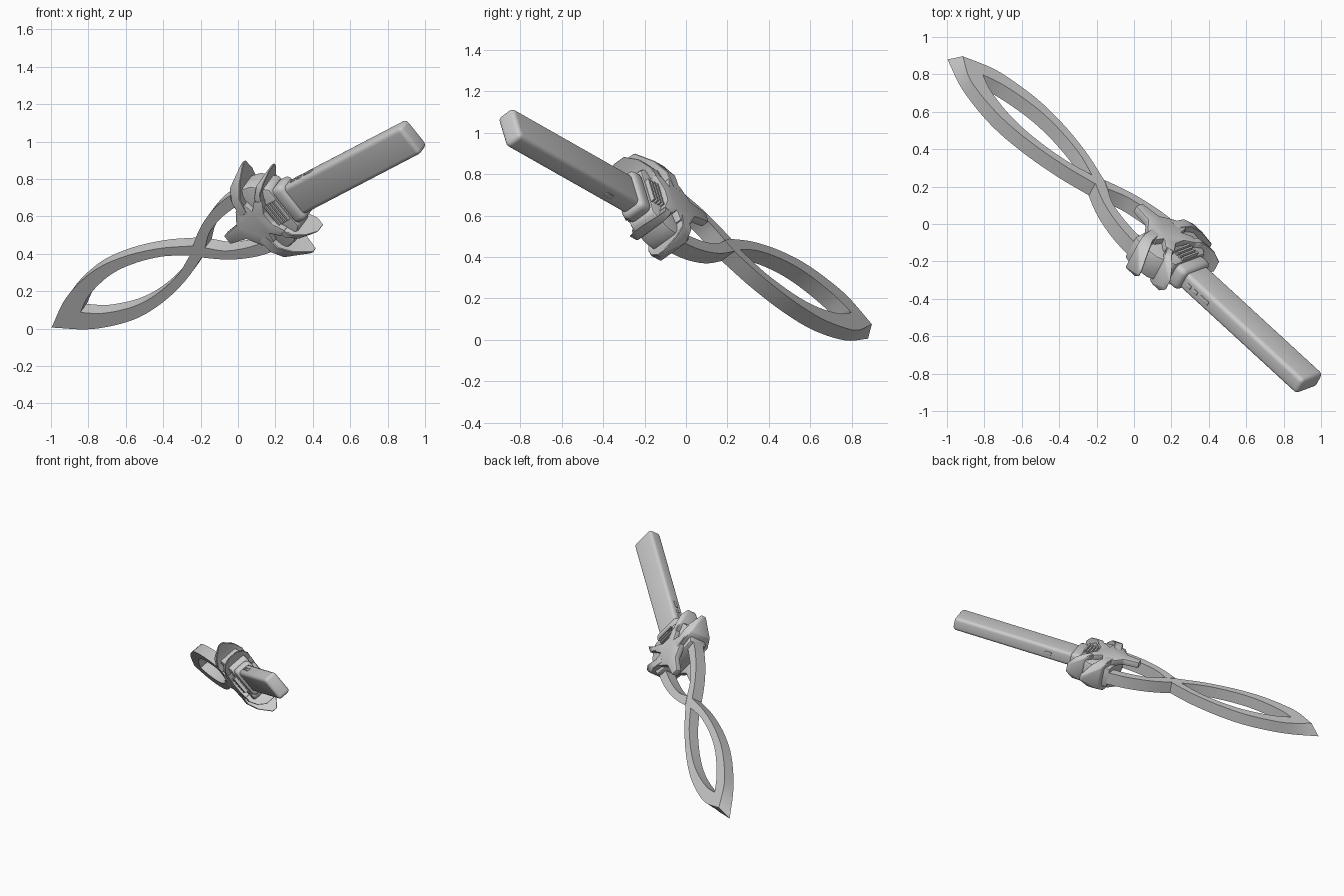
import bpy, bmesh
from mathutils import Vector, Matrix

if "Cube" in bpy.data.objects:
    bpy.data.objects.remove(bpy.data.objects["Cube"], do_unlink=True)

# Tilted frame of the sword: local x along the handle, y across, z through the blade
along = Vector((1.9, -1.747, 0.99)).normalized()
across = Vector((0.615, 0.222, -0.757))
across = (across - along * across.dot(along)).normalized()
through = along.cross(across)
FRAME = Matrix((along, across, through)).transposed().to_4x4()
FRAME.translation = Vector((-0.2, 0.193, 0.435))

grey = bpy.data.materials.new("plain grey")
grey.use_nodes = True
grey.diffuse_color = (0.6, 0.6, 0.6, 1)
grey.node_tree.nodes["Principled BSDF"].inputs["Base Color"].default_value = (0.6, 0.6, 0.6, 1)


def finish(name, bm, bevel=0, segments=2):
    bmesh.ops.recalc_face_normals(bm, faces=bm.faces)
    if bevel:
        sharp = [e for e in bm.edges if e.calc_face_angle(0) > 0.6]
        bmesh.ops.bevel(bm, geom=sharp, offset=bevel, segments=segments,
                        profile=0.5, affect='EDGES', clamp_overlap=True)
    bm.transform(FRAME)
    mesh = bpy.data.meshes.new(name)
    bm.to_mesh(mesh)
    bm.free()
    mesh.materials.append(grey)
    obj = bpy.data.objects.new(name, mesh)
    bpy.context.collection.objects.link(obj)
    bpy.ops.object.select_all(action='DESELECT')
    obj.select_set(True)
    bpy.context.view_layer.objects.active = obj
    bpy.ops.object.shade_smooth_by_angle(angle=0.6)
    return obj


def loft(bm, rings):
    loops = [[bm.verts.new(p) for p in ring] for ring in rings]
    n = len(loops[0])
    for a, b in zip(loops, loops[1:]):
        for i in range(n):
            j = (i + 1) % n
            bm.faces.new((a[i], a[j], b[j], b[i]))
    bm.faces.new(loops[0])
    bm.faces.new(loops[-1][::-1])


def prism(name, half, low, high, bevel=0):
    """Plate whose outline is mirrored across the long axis."""
    outline = half + [(x, -y) for x, y in reversed(half)]
    bm = bmesh.new()
    loft(bm, [[(x, y, z) for x, y in outline] for z in (low, high)])
    return finish(name, bm, bevel)


def box(name, centre, size, bevel=0, segments=2):
    bm = bmesh.new()
    bmesh.ops.create_cube(bm, size=1)
    bm.transform(Matrix.Translation(centre) @ Matrix.Diagonal((*size, 1)))
    return finish(name, bm, bevel, segments)


def spline(points, steps=5):
    p = [Vector(q) for q in points]
    p = [2 * p[0] - p[1]] + p + [2 * p[-1] - p[-2]]
    out = []
    for a, b, c, d in zip(p, p[1:], p[2:], p[3:]):
        for k in range(steps):
            t = k / steps
            out.append(0.5 * (2 * b + (c - a) * t + (2 * a - 5 * b + 4 * c - d) * t * t
                              + (3 * b - a - 3 * c + d) * t ** 3))
    return out + [p[-2]]


def twin_strands(name, outer, inner, thick):
    """Two mirrored curved bars around an open middle."""
    bm = bmesh.new()
    for side in (1, -1):
        rings = []
        for o, i in zip(spline(outer), spline(inner)):
            slant = 0.07 * max(0, 1 - (o.x + 1.135) / 0.25)
            rings.append([(o.x, side * o.y, -thick), (i.x, side * i.y, -thick),
                          (i.x, side * i.y, thick), (o.x + slant, side * o.y, thick)])
        loft(bm, rings)
    return finish(name, bm)


# Blade: long open leaf, crossing, and the smaller loop behind it
twin_strands("blade_leaf",
             [(-1.135, 0), (-0.92, 0.112), (-0.66, 0.172), (-0.43, 0.165), (-0.2, 0.115), (0, 0.04)],
             [(-0.91, 0), (-0.79, 0.062), (-0.6, 0.107), (-0.42, 0.107), (-0.22, 0.068), (-0.06, 0)],
             0.042)
twin_strands("blade_loop",
             [(0, 0.04), (0.1, 0.1), (0.2, 0.145), (0.33, 0.182), (0.47, 0.195), (0.6, 0.18)],
             [(0.06, 0), (0.14, 0.058), (0.22, 0.09), (0.33, 0.115), (0.46, 0.125), (0.6, 0.11)],
             0.045)
prism("blade_crossing", [(-0.06, 0.001), (0, 0.04), (0.06, 0.001)], -0.042, 0.042)

# Guard body between blade and handle
prism("guard_body", [(0.42, 0.1), (0.43, 0.195), (0.51, 0.21), (0.6, 0.195), (0.69, 0.13)],
      -0.075, 0.075, 0.015)

# Star plates and ribbed grilles on both faces
star = [(0.27, 0.028), (0.38, 0.045), (0.44, 0.12), (0.52, 0.13), (0.53, 0.075),
        (0.58, 0.12), (0.63, 0.1), (0.585, 0.035)]
for side, label in ((1, "back"), (-1, "front")):
    prism(label + "_star_plate", star, side * 0.065, side * 0.11, 0.005)
    for k in range(4):
        box(f"{label}_grille_rib_{k + 1}", (0.61 + 0.022 * k, 0, side * 0.075),
            (0.011, 0.13, 0.04))


# Claws: tapering from the plates to a point in the blade plane
def claw(name, side, path):
    bm = bmesh.new()
    loft(bm, [[(x - w, side * y, -t), (x + w, side * y, -t),
               (x + w, side * y, t), (x - w, side * y, t)] for x, y, w, t in path])
    finish(name, bm, 0.004, 1)


for side, label in ((1, "left"), (-1, "right")):
    claw(label + "_long_claw", side,
         [(0.47, 0.08, 0.028, 0.11), (0.49, 0.17, 0.032, 0.115),
          (0.525, 0.24, 0.04, 0.085), (0.605, 0.31, 0.01, 0.02)])
    claw(label + "_short_claw", side,
         [(0.59, 0.08, 0.022, 0.105), (0.625, 0.14, 0.024, 0.11),
          (0.675, 0.185, 0.03, 0.085), (0.735, 0.215, 0.012, 0.035)])

# Handle with its collar and small side buttons
box("handle_collar", (0.715, 0, 0), (0.09, 0.235, 0.135), 0.03, 3)
box("handle_grip", (1.19, 0, 0), (0.94, 0.185, 0.1), 0.024, 4)
for k, (x, length) in enumerate(((0.8, 0.03), (0.85, 0.03), (0.92, 0.06))):
    box(f"side_button_{k + 1}", (x, -0.092, 0), (length, 0.012, 0.025), 0.004)
box("opposite_button", (0.93, 0.092, 0), (0.05, 0.012, 0.025), 0.004)
